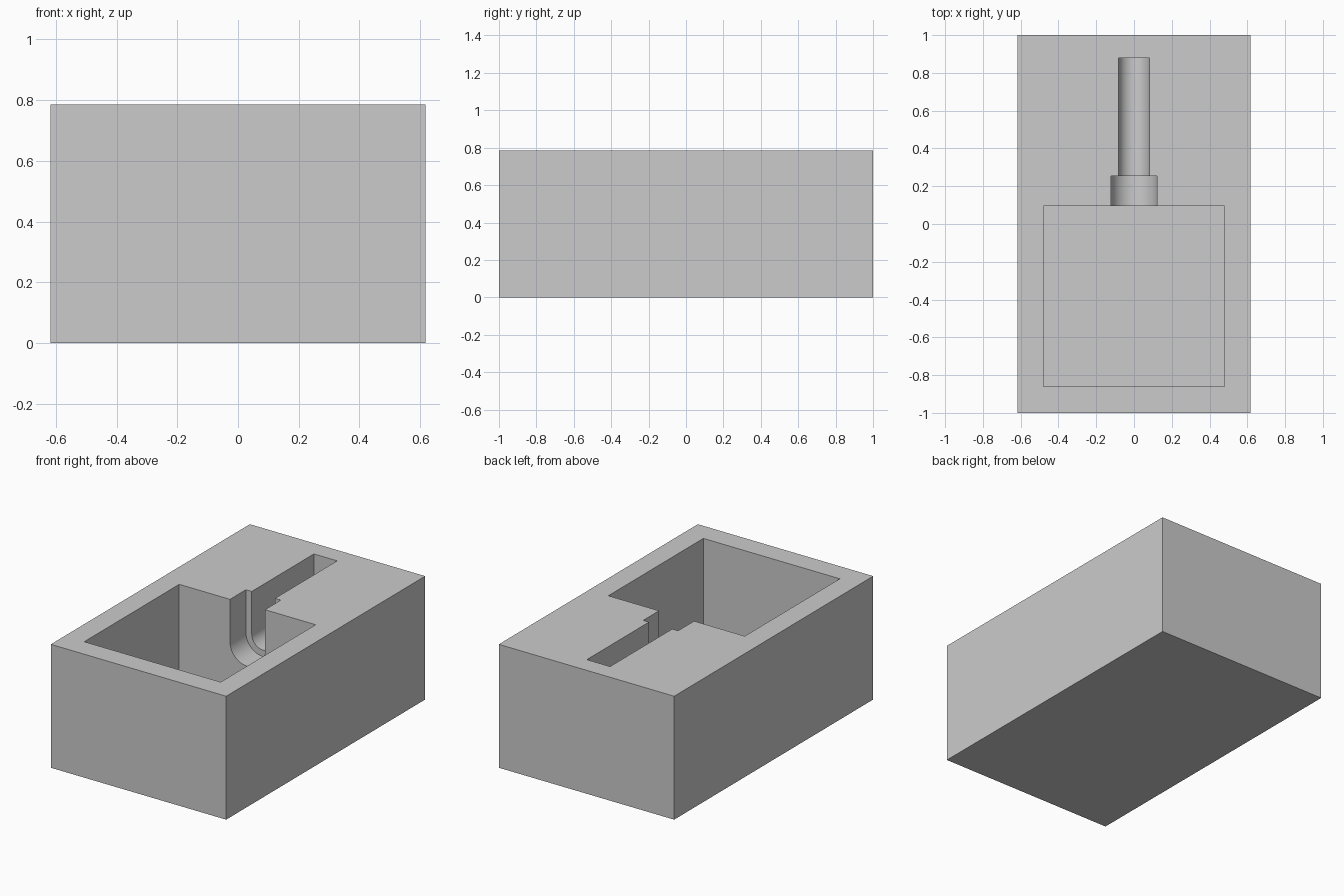
import bpy, bmesh, math

if "Cube" in bpy.data.objects:
    bpy.data.objects.remove(bpy.data.objects["Cube"], do_unlink=True)

HEIGHT = 0.785
AXIS_Z = 0.515
FLOOR_Z = 0.12
OVER = HEIGHT + 0.1

grey = bpy.data.materials.new("plain grey")
grey.use_nodes = True
colour = (0.6, 0.6, 0.6, 1)
grey.diffuse_color = colour
grey.node_tree.nodes["Principled BSDF"].inputs["Base Color"].default_value = colour


def extrude_profile(name, points, y0, y1):
    """Solid made from an x-z profile swept along y."""
    bm = bmesh.new()
    face = bm.faces.new([bm.verts.new((x, y0, z)) for x, z in points])
    swept = bmesh.ops.extrude_face_region(bm, geom=[face])["geom"]
    moved = [v for v in swept if isinstance(v, bmesh.types.BMVert)]
    bmesh.ops.translate(bm, verts=moved, vec=(0, y1 - y0, 0))
    bmesh.ops.recalc_face_normals(bm, faces=bm.faces)
    mesh = bpy.data.meshes.new(name)
    bm.to_mesh(mesh)
    bm.free()
    mesh.materials.append(grey)
    obj = bpy.data.objects.new(name, mesh)
    bpy.context.collection.objects.link(obj)
    return obj


def box_profile(half, z0, z1):
    return [(-half, z0), (half, z0), (half, z1), (-half, z1)]


def channel_profile(radius, steps=32):
    """Round-bottomed slot, open at the top."""
    arc = [(radius * math.cos(a), AXIS_Z + radius * math.sin(a))
           for a in (math.pi + math.pi * i / steps for i in range(steps + 1))]
    return arc + [(radius, OVER), (-radius, OVER)]


# Solid block
block = extrude_profile("holder_block", box_profile(0.617, 0, HEIGHT), -1, 1)

# Square pocket, wide collar channel, narrow shaft channel
cutters = [
    extrude_profile("pocket_cutter", box_profile(0.48, FLOOR_Z, OVER), -0.86, 0.095),
    extrude_profile("collar_cutter", channel_profile(0.123), 0.0, 0.255),
    extrude_profile("shaft_cutter", channel_profile(0.082), 0.05, 0.88),
]

bpy.ops.object.select_all(action="DESELECT")
bpy.context.view_layer.objects.active = block
block.select_set(True)
for cutter in cutters:
    cutter.hide_render = True
    cut = block.modifiers.new(cutter.name, "BOOLEAN")
    cut.operation = "DIFFERENCE"
    cut.solver = "EXACT"
    cut.object = cutter
    bpy.ops.object.modifier_apply(modifier=cut.name)
    bpy.data.objects.remove(cutter, do_unlink=True)

bpy.ops.object.shade_smooth_by_angle(angle=math.radians(30))
